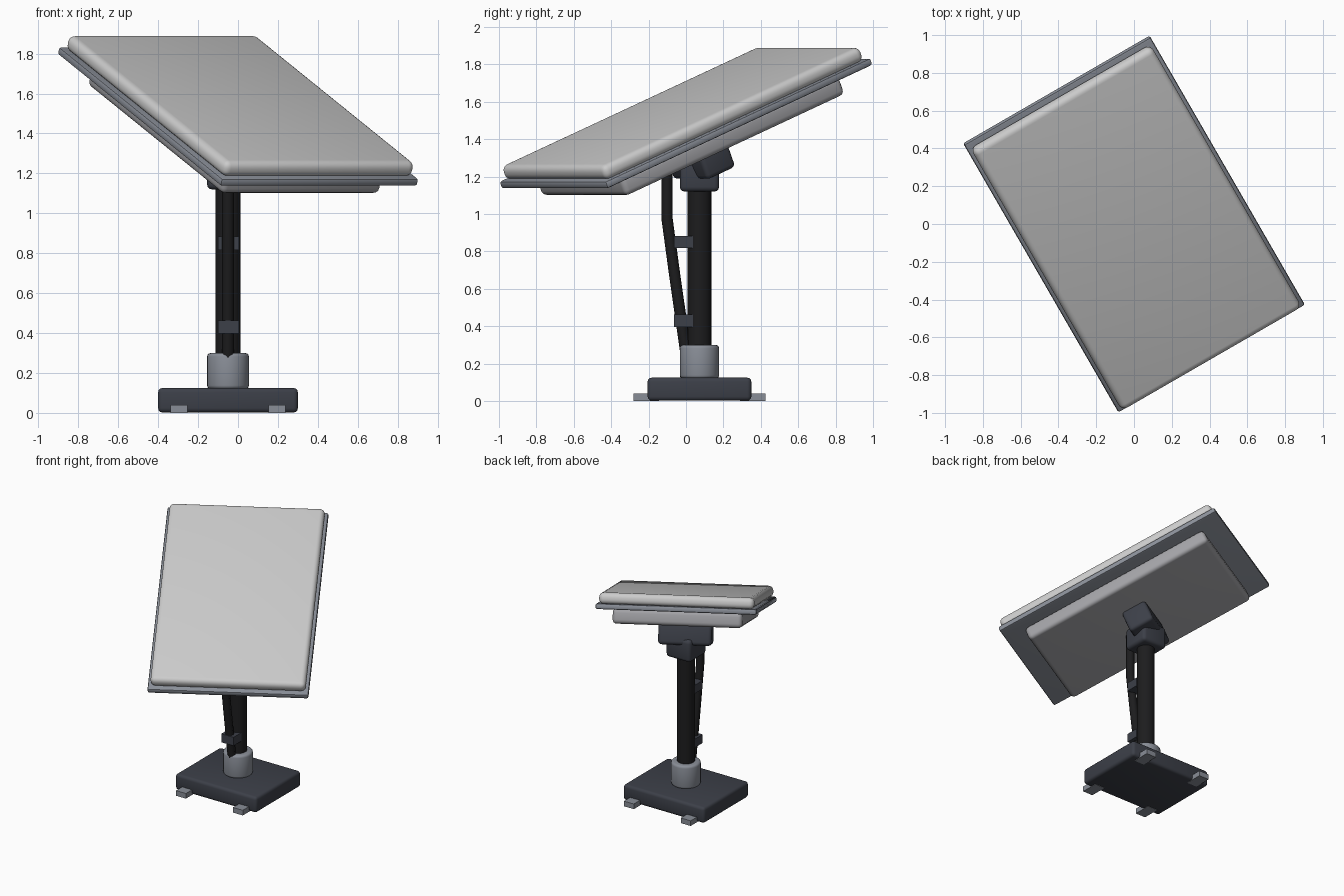
import bpy, math
from mathutils import Matrix, Vector

if "Cube" in bpy.data.objects:
    bpy.data.objects.remove(bpy.data.objects["Cube"])

def mat(name, c):
    m = bpy.data.materials.new(name)
    m.diffuse_color = (*c, 1)
    m.use_nodes = True
    m.node_tree.nodes["Principled BSDF"].inputs["Base Color"].default_value = m.diffuse_color
    return m

WHITE = mat("white", (0.8, 0.8, 0.79))
GREY = mat("grey", (0.25, 0.27, 0.31))
MID = mat("mid_grey", (0.36, 0.36, 0.38))
DARK = mat("dark", (0.045, 0.05, 0.065))
BLACK = mat("black", (0.012, 0.012, 0.013))

def finish(o, name, m, bevel=0, seg=3):
    o.name = name
    o.data.materials.append(m)
    bpy.context.view_layer.objects.active = o
    if bevel:
        b = o.modifiers.new("Bevel", 'BEVEL')
        b.width, b.segments, b.limit_method = bevel, seg, 'ANGLE'
        bpy.ops.object.modifier_apply(modifier="Bevel")
    bpy.ops.object.shade_smooth_by_angle(angle=math.radians(35))
    return o

def box(name, loc, size, m, bevel=0, seg=3):
    bpy.ops.mesh.primitive_cube_add(size=1)
    o = bpy.context.object
    o.data.transform(Matrix.Diagonal((*size, 1)))
    o.location = loc
    return finish(o, name, m, bevel, seg)

def cyl(name, r, z0, z1, m, bevel=0):
    bpy.ops.mesh.primitive_cylinder_add(vertices=32, radius=r, depth=z1 - z0,
                                        location=(PX, PY, (z0 + z1) / 2))
    return finish(bpy.context.object, name, m, bevel)

PX, PY = -0.05, 0.072  # mast axis
TILT = Matrix.Rotation(math.radians(30), 4, 'Z') @ Matrix.Rotation(math.radians(22), 4, 'X')
PANEL = Matrix.Translation((0, 0, 1.485)) @ TILT

# Tilted panel: frame, front cover, rear housing
for name, d, size, m, bev, seg in (
        ("panel_frame", 0, (1.14, 1.767, 0.04), GREY, 0.012, 2),
        ("panel_cover", 0.057, (1.10, 1.72, 0.082), WHITE, 0.035, 5),
        ("rear_housing", -0.073, (0.92, 1.46, 0.108), MID, 0.03, 4)):
    o = box(name, (0, 0, 0), size, m, bev, seg)
    o.matrix_world = PANEL @ Matrix.Translation((0, 0, d))

# Tilt bracket between housing and mast
hub = box("tilt_bracket", (0, 0, 0), (0.38, 0.19, 0.18), DARK, 0.025)
hub.matrix_world = Matrix.Translation((PX, PY, 1.30)) @ TILT

# Mast, collar, head and base
box("mast_head", (PX, PY, 1.205), (0.21, 0.21, 0.17), DARK, 0.025)
cyl("mast", 0.063, 0.12, 1.2, BLACK)
cyl("base_collar", 0.105, 0.12, 0.30, GREY, 0.018)
box("base", (PX, PY, 0.0635), (0.70, 0.555, 0.123), DARK, 0.022)
for sx in (-1, 1):
    for sy in (-1, 1):
        box("base_foot", (PX + sx * 0.245, PY + sy * 0.285, 0.02), (0.085, 0.135, 0.04), GREY)

# Cable and its clips
cu = bpy.data.curves.new("cable", 'CURVE')
cu.dimensions = '3D'
cu.bevel_depth, cu.bevel_resolution, cu.use_fill_caps = 0.03, 2, True
sp = cu.splines.new('POLY')
path = [(-0.102, 1.31), (-0.102, 0.98), (-0.06, 0.67), (-0.017, 0.37), (0.012, 0.17)]
sp.points.add(len(path) - 1)
for p, (y, z) in zip(sp.points, path):
    p.co = (PX, y, z, 1)
cable = bpy.data.objects.new("cable", cu)
bpy.context.collection.objects.link(cable)
cu.materials.append(BLACK)
for z in (0.43, 0.85):
    box("cable_clip", (PX + 0.003, -0.013, z), (0.105, 0.10, 0.066), DARK)
